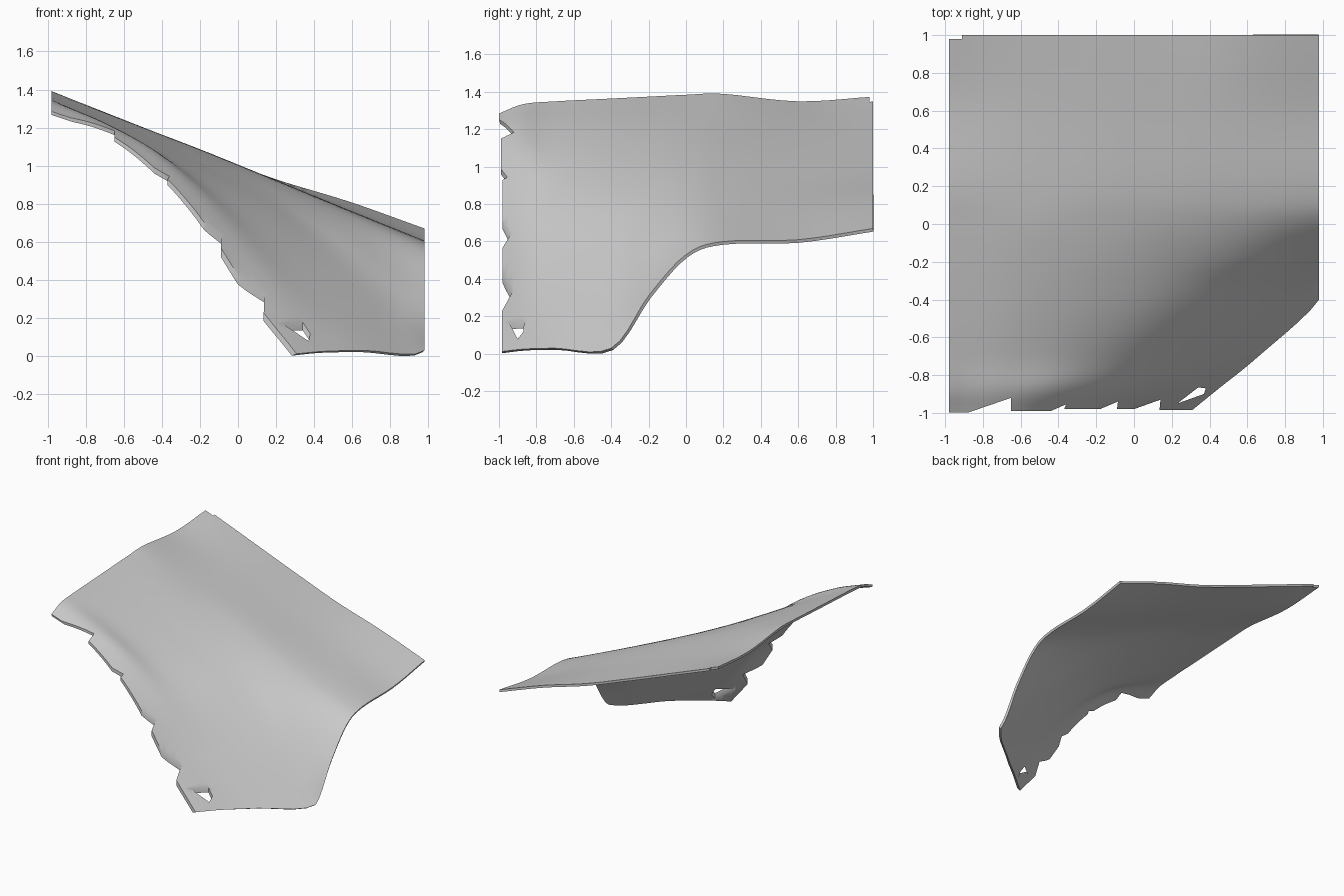
import bpy, bmesh
from mathutils import Vector

cube = bpy.data.objects.get("Cube")
if cube:
    bpy.data.objects.remove(cube, do_unlink=True)

cloth = bpy.data.materials.new("pale grey")
cloth.use_nodes = True
GREY = (0.6, 0.6, 0.6, 1)
cloth.diffuse_color = GREY
cloth.node_tree.nodes["Principled BSDF"].inputs["Base Color"].default_value = GREY

LEFT = -0.98
# Control rows from front to back: y, right end x, heights spaced evenly along x
ROWS = [
    (-1.0, 0.29, (1.285, 1.19, 1.01, 0.73, 0.33, 0.01)),
    (-0.87, 0.45, (1.335, 1.22, 1.05, 0.77, 0.40, 0.025)),
    (-0.7, 0.66, (1.35, 1.2, 1.01, 0.75, 0.4, 0.03)),
    (-0.4, 0.98, (1.365, 1.2, 1.0, 0.76, 0.43, 0.03)),
    (-0.2, 0.98, (1.375, 1.22, 1.04, 0.84, 0.61, 0.31)),
    (0.0, 0.98, (1.385, 1.235, 1.07, 0.9, 0.72, 0.53)),
    (0.2, 0.98, (1.39, 1.235, 1.085, 0.925, 0.76, 0.6)),
    (0.6, 0.98, (1.35, 1.22, 1.075, 0.92, 0.77, 0.61)),
    (1.0, 0.98, (1.375, 1.225, 1.075, 0.93, 0.81, 0.67)),
]


def spline(pts, steps):
    """Smooth curve through the points, with mirrored end tangents."""
    p = [2 * pts[0] - pts[1]] + pts + [2 * pts[-1] - pts[-2]]
    out = []
    for i in range(1, len(p) - 2):
        a, b, c, d = p[i - 1:i + 3]
        for k in range(steps):
            t = k / steps
            out.append(0.5 * (2 * b + (c - a) * t + (2 * a - 5 * b + 4 * c - d) * t**2
                              + (3 * b - a - 3 * c + d) * t**3))
    return out + [pts[-1]]


def finish(name, bm):
    mesh = bpy.data.meshes.new(name)
    bm.to_mesh(mesh)
    bm.free()
    ob = bpy.data.objects.new(name, mesh)
    bpy.context.collection.objects.link(ob)
    return ob


def prism(name, outline):
    """Tall upright block used to trim the sheet."""
    bm = bmesh.new()
    face = bm.faces.new([bm.verts.new((x, y, -1)) for x, y in outline])
    top = bmesh.ops.extrude_face_region(bm, geom=[face])["geom"]
    bmesh.ops.translate(bm, vec=(0, 0, 4),
                        verts=[g for g in top if isinstance(g, bmesh.types.BMVert)])
    bmesh.ops.recalc_face_normals(bm, faces=bm.faces)
    ob = finish(name, bm)
    ob.hide_render = True
    return ob


# Draped sheet
lines = []
for y, right, heights in ROWS:
    n = len(heights) - 1
    lines.append(spline([Vector((LEFT + (right - LEFT) * i / n, y, z))
                         for i, z in enumerate(heights)], 6))
columns = [spline(list(col), 5) for col in zip(*lines)]
bm = bmesh.new()
grid = [[bm.verts.new((min(p.x, 0.98), p.y, p.z)) for p in col] for col in columns]
for a, b in zip(grid, grid[1:]):
    for j in range(len(a) - 1):
        bm.faces.new((a[j], b[j], b[j + 1], a[j + 1]))
sheet = finish("draped_sheet", bm)
sheet.data.materials.append(cloth)

bpy.context.view_layer.objects.active = sheet
sheet.select_set(True)
solid = sheet.modifiers.new("thickness", "SOLIDIFY")
solid.thickness = 0.018
solid.offset = -1
bpy.ops.object.modifier_apply(modifier=solid.name)

# Torn front hem, nicked back corner and ripped hole
outline = prism("outline_cutter", [
    (-0.979, -1.1), (-0.979, -0.999), (-0.88, -0.999), (-0.65, -0.92), (-0.65, -0.99),
    (-0.44, -0.99), (-0.36, -0.955), (-0.37, -0.98), (-0.18, -0.98), (-0.085, -0.94),
    (-0.09, -0.98), (0.0, -0.98), (0.14, -0.93), (0.135, -0.985), (0.31, -0.985),
    (1.1, -0.985), (1.1, 1.1), (-0.91, 1.1), (-0.91, 0.98), (-0.979, 0.98)][1:])
hole = prism("hole_cutter", [(0.23, -0.95), (0.37, -0.9), (0.38, -0.87), (0.34, -0.865)])
for cutter, mode in ((outline, "INTERSECT"), (hole, "DIFFERENCE")):
    mod = sheet.modifiers.new("trim", "BOOLEAN")
    mod.object = cutter
    mod.operation = mode
    mod.solver = "EXACT"
    bpy.ops.object.modifier_apply(modifier=mod.name)
    bpy.data.objects.remove(cutter, do_unlink=True)

bpy.ops.object.shade_smooth_by_angle(angle=0.6)

# Rest the lowest hem on the ground
low = min(v.co.z for v in sheet.data.vertices)
for v in sheet.data.vertices:
    v.co.z -= low
